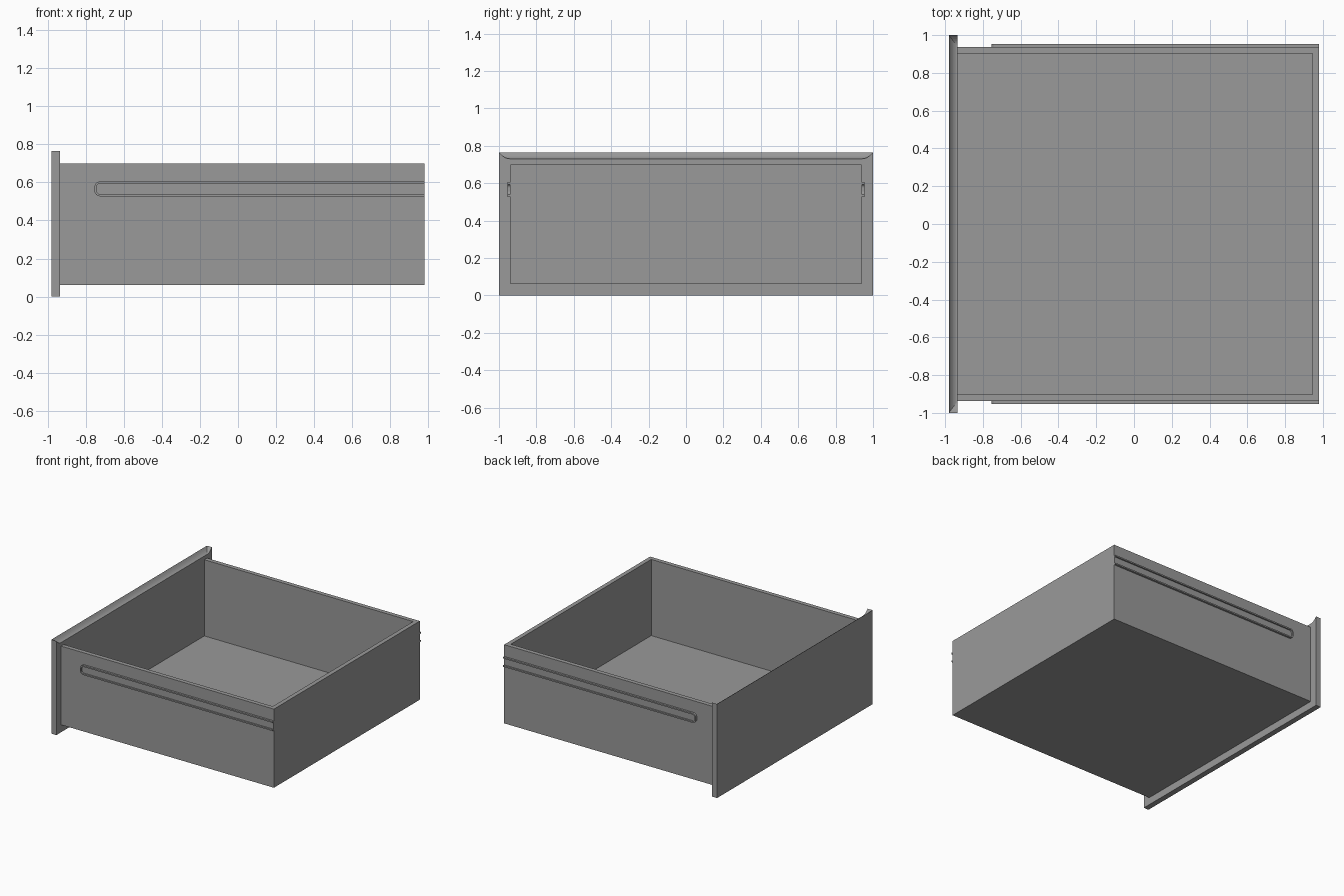
import bpy, bmesh, math

cube = bpy.data.objects.get("Cube")
if cube:
    bpy.data.objects.remove(cube, do_unlink=True)

grey = bpy.data.materials.new("plain_grey")
grey.use_nodes = True
COLOUR = (0.32, 0.32, 0.32, 1)
grey.diffuse_color = COLOUR
grey.node_tree.nodes["Principled BSDF"].inputs["Base Color"].default_value = COLOUR

FRONT, INNER, BACK = -0.98, -0.935, 0.98   # panel face, panel back, rear of box
SIDE, WALL = 0.938, 0.035
LOW, TOP, FLOOR = 0.06, 0.70, 0.08
PANEL_TOP = 0.765


def finish(name, bm):
    bmesh.ops.remove_doubles(bm, verts=bm.verts, dist=1e-5)
    bmesh.ops.recalc_face_normals(bm, faces=bm.faces)
    mesh = bpy.data.meshes.new(name)
    bm.to_mesh(mesh)
    bm.free()
    mesh.materials.append(grey)
    obj = bpy.data.objects.new(name, mesh)
    bpy.context.collection.objects.link(obj)
    return obj


def box(name, x0, x1, y0, y1, z0, z1):
    bm = bmesh.new()
    bmesh.ops.create_cube(bm, size=1)
    for v in bm.verts:
        v.co = ((x0 + x1) / 2 + v.co.x * (x1 - x0),
                (y0 + y1) / 2 + v.co.y * (y1 - y0),
                (z0 + z1) / 2 + v.co.z * (z1 - z0))
    return finish(name, bm)


def prism(name, outline, y0, y1):
    """Extrude an outline of (x, z) points from y0 to y1."""
    bm = bmesh.new()
    face = bm.faces.new([bm.verts.new((x, y0, z)) for x, z in outline])
    out = bmesh.ops.extrude_face_region(bm, geom=[face])["geom"]
    for v in out:
        if isinstance(v, bmesh.types.BMVert):
            v.co.y = y1
    return finish(name, bm)


# Front panel with a mitred concave finger pull along its inner top edge
def front_panel(steps=6, drop=0.035, run=0.06):
    bm = bmesh.new()
    rows = []
    for i in range(steps + 1):
        t = i / steps
        x, y = FRONT + t * (INNER - FRONT), 1 - t * run
        z = PANEL_TOP - drop * (1 - (1 - t) ** 2)
        rows.append([bm.verts.new(p) for p in
                     ((INNER, -y, z), (x, -y, z), (x, y, z), (INNER, y, z))])
    for a, b in zip(rows, rows[1:]):
        for k in range(3):
            if b is rows[-1] and k != 1:      # the mitre closes to a point
                bm.faces.new((a[k], a[k + 1], b[1 if k == 0 else 2]))
            else:
                bm.faces.new((a[k], a[k + 1], b[k + 1], b[k]))
    fr, fl = bm.verts.new((FRONT, -1, 0)), bm.verts.new((FRONT, 1, 0))
    br, bl = bm.verts.new((INNER, -1, 0)), bm.verts.new((INNER, 1, 0))
    first = rows[0]
    bm.faces.new((fr, fl, first[2], first[1]))
    bm.faces.new((fr, first[1], first[0], br))
    bm.faces.new((fl, bl, first[3], first[2]))
    bm.faces.new((fr, br, bl, fl))
    last = rows[-1]
    right = [r[0] for r in rows[:-1]] + [last[1]]
    left = [last[2]] + [r[3] for r in reversed(rows[:-1])]
    bm.faces.new([br] + right + left + [bl])
    return finish("front_panel", bm)


front_panel()

# Tray of the drawer
box("drawer_floor", INNER, BACK, -SIDE, SIDE, LOW, FLOOR)
box("back_wall", BACK - WALL, BACK, -SIDE + WALL, SIDE - WALL, FLOOR, TOP)


# Runner outline: open at the back, rounded towards the front panel
def runner_path(inset, radius, steps=6):
    x0, z0, z1 = -0.755 + inset, 0.527 + inset, 0.605 - inset
    points = [(BACK, z1)]
    for centre, start in ((z1 - radius, 90), (z0 + radius, 180)):
        for i in range(steps + 1):
            a = math.radians(start + 90 * i / steps)
            points.append((x0 + radius + radius * math.cos(a),
                           centre + radius * math.sin(a)))
    return points + [(BACK, z0)]


for side, s in (("left", 1), ("right", -1)):
    box(side + "_wall", INNER, BACK, *sorted((s * SIDE, s * (SIDE - WALL))), FLOOR, TOP)
    outer, inner = runner_path(0, 0.03), runner_path(0.011, 0.02)
    prism(side + "_runner_base", inner, s * SIDE, s * (SIDE + 0.004))
    prism(side + "_runner_rim", outer + inner[::-1], s * SIDE, s * (SIDE + 0.016))
